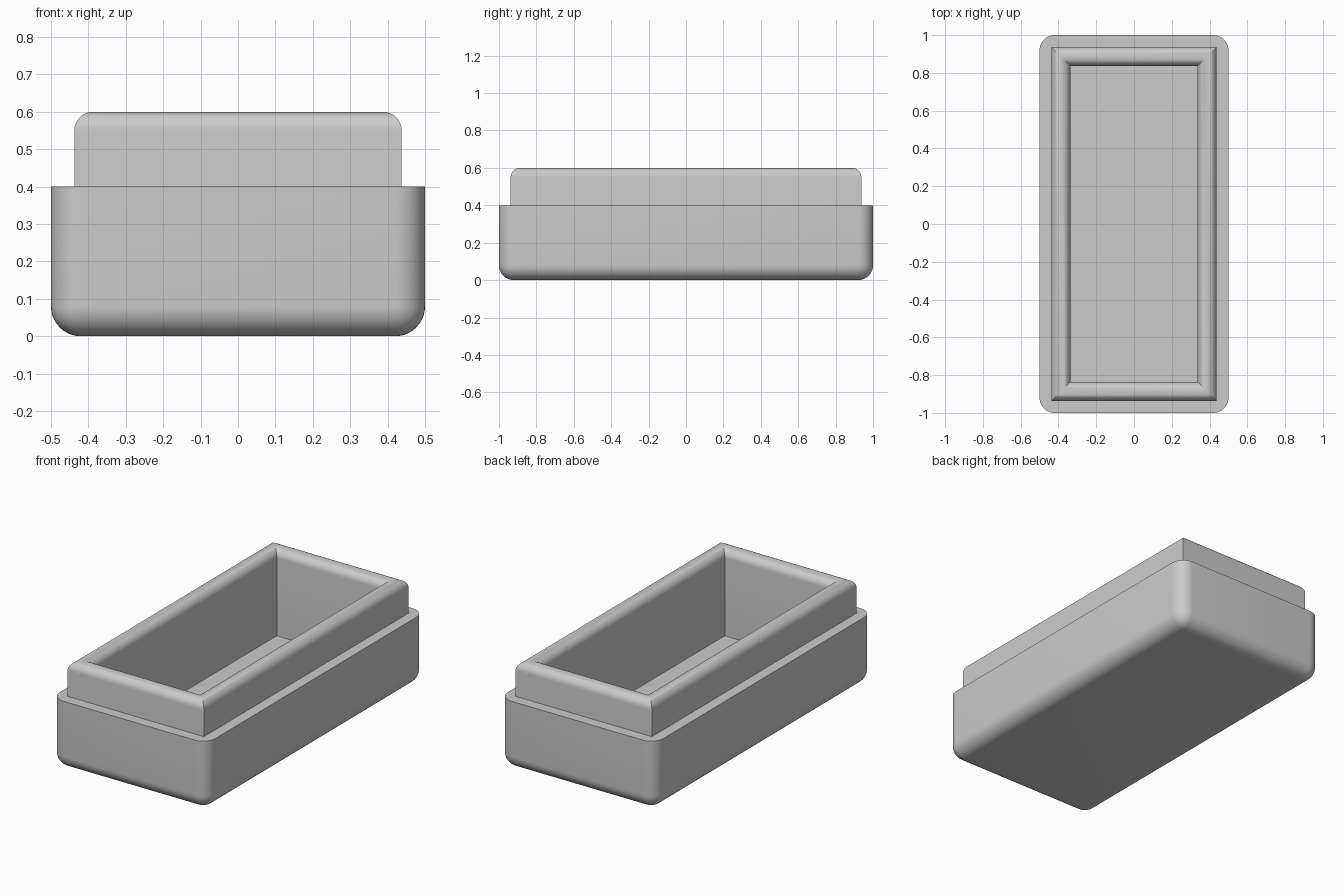
import bpy
import bmesh
import math

cube = bpy.data.objects.get("Cube")
if cube:
    bpy.data.objects.remove(cube, do_unlink=True)

HALF_X, HALF_Y = 0.5, 1.0      # tray footprint
RIM_X, RIM_Y = 0.4375, 0.9375  # outer faces of the collar
WALL = 0.1                     # collar thickness
STEP_Z, TOP_Z, FLOOR_Z = 0.4, 0.6, 0.1

grey = bpy.data.materials.new("plain grey")
grey.use_nodes = True
colour = (0.6, 0.6, 0.6, 1)
grey.diffuse_color = colour
grey.node_tree.nodes["Principled BSDF"].inputs["Base Color"].default_value = colour


def make_object(name, bm):
    bmesh.ops.recalc_face_normals(bm, faces=bm.faces)
    mesh = bpy.data.meshes.new(name)
    bm.to_mesh(mesh)
    bm.free()
    mesh.materials.append(grey)
    obj = bpy.data.objects.new(name, mesh)
    bpy.context.collection.objects.link(obj)
    return obj


def box(half_x, half_y, low, high):
    bm = bmesh.new()
    bmesh.ops.create_cube(bm, size=2)
    for v in bm.verts:
        v.co = (v.co.x * half_x, v.co.y * half_y, high if v.co.z > 0 else low)
    return bm


def smooth(obj):
    bpy.ops.object.select_all(action="DESELECT")
    obj.select_set(True)
    bpy.context.view_layer.objects.active = obj
    bpy.ops.object.shade_smooth_by_angle(angle=math.radians(30))


# Tray body: rounded everywhere except around the flat top
bm = box(HALF_X, HALF_Y, 0, STEP_Z)
edges = [e for e in bm.edges if min(v.co.z for v in e.verts) < STEP_Z / 2]
bmesh.ops.bevel(bm, geom=edges, offset=0.08, segments=10, profile=0.5,
                affect="EDGES", clamp_overlap=True)
tray = make_object("tray_body", bm)

# Hollow the tray; the cut ends inside the thickness of the collar
cutter = make_object("cavity_cutter",
                     box(RIM_X - WALL / 2, RIM_Y - WALL / 2, FLOOR_Z, TOP_Z))
cutter.hide_render = True
cut = tray.modifiers.new("cavity", "BOOLEAN")
cut.operation = "DIFFERENCE"
cut.solver = "EXACT"
cut.object = cutter
bpy.ops.object.select_all(action="DESELECT")
tray.select_set(True)
bpy.context.view_layer.objects.active = tray
bpy.ops.object.modifier_apply(modifier=cut.name)
bpy.data.objects.remove(cutter, do_unlink=True)
smooth(tray)

# Collar: round-topped wall section swept around a rectangle with mitred corners
radius = WALL / 2
section = [(0, FLOOR_Z - 0.03)]
for i in range(17):
    a = math.pi * i / 16
    section.append((radius - radius * math.cos(a),
                    TOP_Z - radius + radius * math.sin(a)))
section.append((WALL, FLOOR_Z - 0.03))

bm = bmesh.new()
rings = [[bm.verts.new((sx * (RIM_X - d), sy * (RIM_Y - d), z))
          for sx, sy in ((1, 1), (-1, 1), (-1, -1), (1, -1))]
         for d, z in section]
for ring, following in zip(rings, rings[1:] + rings[:1]):
    for k in range(4):
        n = (k + 1) % 4
        bm.faces.new((ring[k], ring[n], following[n], following[k]))
collar = make_object("collar", bm)
smooth(collar)
